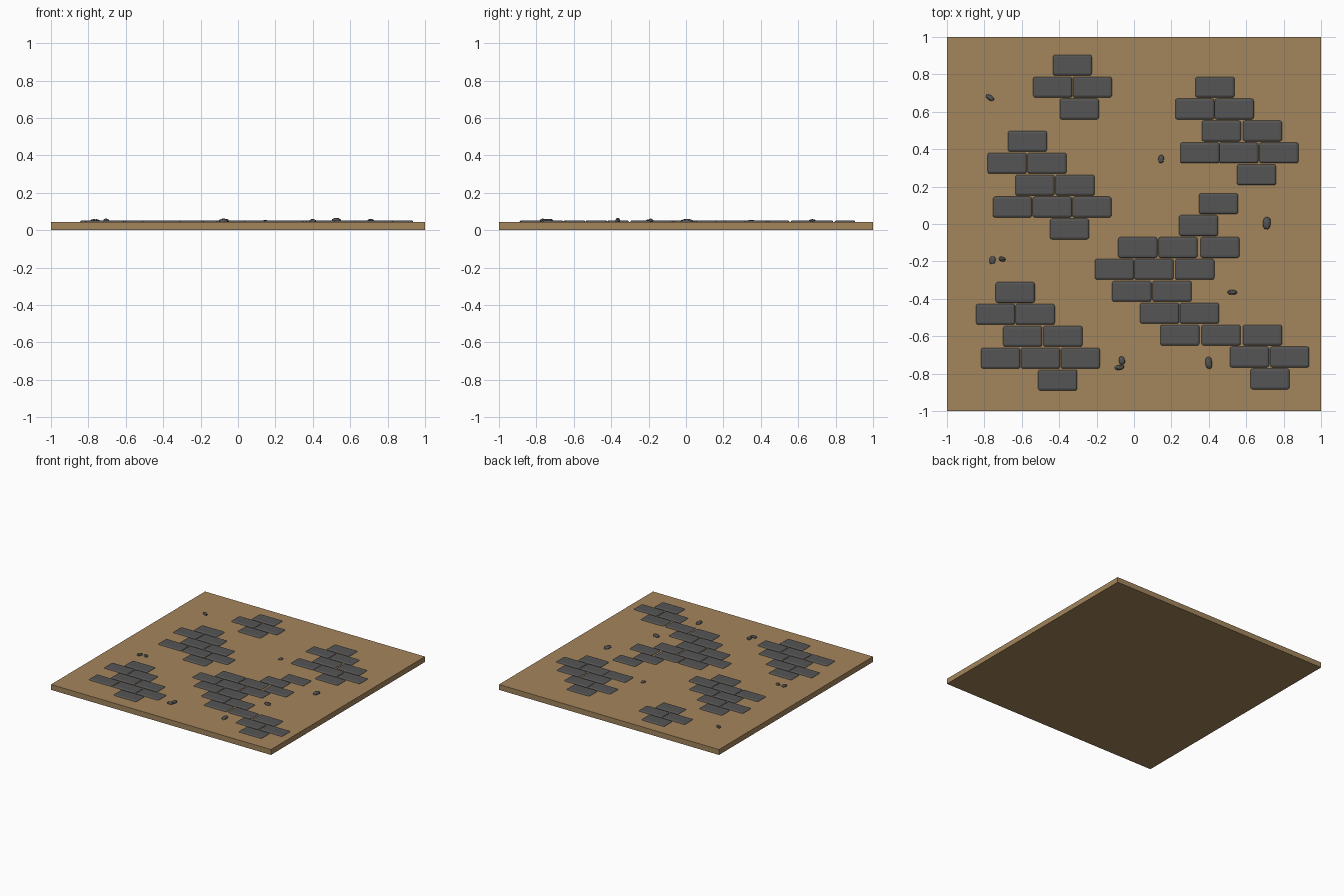
import bpy, bmesh, math, random
from mathutils import Matrix, Vector
random.seed(4)

def material(name, c):
    m = bpy.data.materials.new(name)
    m.diffuse_color = (*c, 1)
    return m

earth = material("earth_brown", (0.366, 0.235, 0.107))
stone = material("stone_grey", (0.09, 0.09, 0.09))

def finish(name, bm, mat):
    me = bpy.data.meshes.new(name)
    bm.to_mesh(me)
    bm.free()
    me.materials.append(mat)
    ob = bpy.data.objects.new(name, me)
    bpy.context.collection.objects.link(ob)
    return ob

def add_box(bm, center, size):
    m = Matrix.Translation(center) @ Matrix.Diagonal((*size, 1))
    return bmesh.ops.create_cube(bm, size=1, matrix=m)["verts"]

# Ground slab
bm = bmesh.new()
add_box(bm, (0, 0, 0.023), (2, 2, 0.044))
finish("ground_slab", bm, earth)

# Paving bricks: rows from the top downwards, x centres per row
ROW, TOP = 0.1172, 0.85
rows = [
    [-0.33],
    [-0.435, -0.223, 0.433],
    [-0.292, 0.325, 0.536],
    [0.467, 0.687],
    [0.352, 0.56, 0.775],
    [0.655],
]
# the left and centre patches use their own row offsets
patches = [
    (TOP, rows),
    (0.443, [[-0.57], [-0.678, -0.465], [-0.53, -0.315],
             [-0.65, -0.437, -0.225], [-0.345]]),
    (0.11, [[0.452], [0.345], [0.02, 0.235, 0.46], [-0.105, 0.107, 0.325],
            [-0.012, 0.204], [0.137, 0.35], [0.245, 0.466, 0.687],
            [0.617, 0.832], [0.727]]),
    (-0.365, [[-0.635], [-0.74, -0.528], [-0.595, -0.38],
              [-0.713, -0.5, -0.287], [-0.408]]),
]
bm = bmesh.new()
for top, lines in patches:
    for i, line in enumerate(lines):
        for x in line:
            add_box(bm, (x, top - i * ROW - 0.001, 0.034), (0.212, 0.114, 0.038))
bmesh.ops.bevel(bm, geom=bm.edges[:], offset=0.014, segments=3, profile=0.5,
                affect='EDGES')
finish("paving_bricks", bm, stone)

# Loose pebbles: x, y, length, width, angle, bottom z, top z
pebbles = [
    (-0.77, 0.675, 0.052, 0.028, -35, 0.035, 0.059),
    (0.145, 0.348, 0.046, 0.032, 85, 0.035, 0.055),
    (0.71, 0.004, 0.070, 0.044, 85, 0.03, 0.060),
    (0.525, -0.365, 0.054, 0.026, 0, 0.03, 0.066),
    (-0.757, -0.194, 0.046, 0.034, 80, 0.035, 0.059),
    (-0.705, -0.188, 0.044, 0.028, -15, 0.0, 0.063),
    (-0.065, -0.73, 0.046, 0.034, 100, 0.035, 0.060),
    (-0.078, -0.767, 0.052, 0.028, 10, 0.035, 0.062),
    (0.40, -0.742, 0.070, 0.038, 95, 0.03, 0.060),
]
bm = bmesh.new()
for x, y, l, w, a, z0, z1 in pebbles:
    m = (Matrix.Translation((x, y, (z0 + z1) / 2))
         @ Matrix.Rotation(math.radians(a), 4, 'Z')
         @ Matrix.Diagonal((l / 2, w / 2, (z1 - z0) / 2, 1)))
    vs = bmesh.ops.create_icosphere(bm, subdivisions=2, radius=1)["verts"]
    for v in vs:
        # slightly boxy, irregular stone
        p = Vector([math.copysign(abs(c) ** 0.85, c) for c in v.co])
        p.x *= random.uniform(0.92, 1.0)
        p.y *= random.uniform(0.92, 1.0)
        v.co = m @ p
finish("loose_pebbles", bm, stone)
